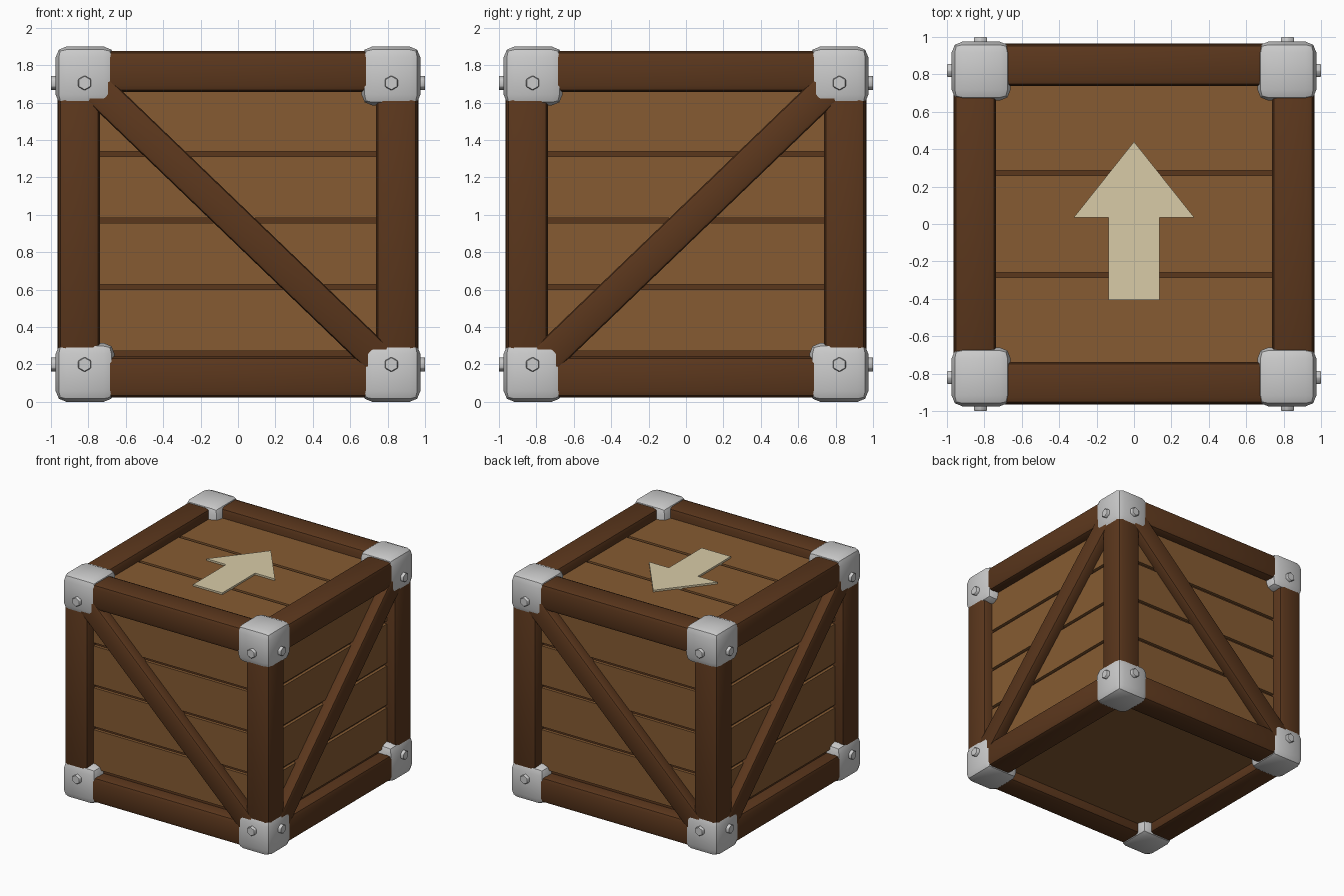
import bpy, bmesh
from math import radians, atan2, hypot, pi
from mathutils import Matrix

if "Cube" in bpy.data.objects:
    bpy.data.objects.remove(bpy.data.objects["Cube"])

MID = 0.95      # height of the crate centre
PANEL = 0.88    # distance from the centre axis to the plank faces
GAP = 0.026     # groove width between planks


def material(name, rgb):
    m = bpy.data.materials.new(name)
    m.diffuse_color = (*rgb, 1)
    m.use_nodes = True
    m.node_tree.nodes["Principled BSDF"].inputs["Base Color"].default_value = m.diffuse_color
    return m


PLANK = material("plank_wood", (0.24, 0.105, 0.032))
FRAME = material("frame_wood", (0.105, 0.038, 0.012))
PAINT = material("cream_paint", (0.69, 0.60, 0.39))


def finish(name, bm, mat=None, bevel=0, segments=2, matrix=Matrix()):
    bmesh.ops.recalc_face_normals(bm, faces=bm.faces)
    if bevel:
        bmesh.ops.bevel(bm, geom=bm.edges[:], offset=bevel, segments=segments,
                        profile=0.5, affect='EDGES', clamp_overlap=True)
    mesh = bpy.data.meshes.new(name)
    bm.to_mesh(mesh)
    bm.free()
    ob = bpy.data.objects.new(name, mesh)
    bpy.context.collection.objects.link(ob)
    ob.matrix_world = matrix
    if mat:
        mesh.materials.append(mat)
    bpy.context.view_layer.objects.active = ob
    for o in bpy.context.selected_objects:
        o.select_set(False)
    ob.select_set(True)
    bpy.ops.object.shade_smooth_by_angle(angle=radians(35))
    return ob


def box(name, size, centre, mat=None, bevel=0, segments=2, matrix=Matrix()):
    bm = bmesh.new()
    bmesh.ops.create_cube(bm, size=1)
    bmesh.ops.scale(bm, vec=size, verts=bm.verts)
    return finish(name, bm, mat, bevel, segments, matrix @ Matrix.Translation(centre))


# Dark core seen at the bottom of the grooves, and the plain floor panel
box("core", (1.71, 1.71, 1.62), (0, 0, MID), FRAME)
box("floor_panel", (1.7, 1.7, 0.04), (0, 0, 0.125), PLANK)

# Top planks
for i, y in enumerate((-0.545, 0, 0.545)):
    box(f"top_plank_{i}", (1.7, 0.545 - GAP, 0.04), (0, y, 1.777), PLANK)

# Raised arrow on the lid
half = [(0, 0.44), (0.322, 0.035), (0.136, 0.035), (0.136, -0.405)]
outline = half + [(-x, y) for x, y in reversed(half[1:])]
bm = bmesh.new()
face = bm.faces.new([bm.verts.new((x, y, 1.79)) for x, y in outline])
top = bmesh.ops.extrude_face_region(bm, geom=[face])["geom"]
bmesh.ops.translate(bm, vec=(0, 0, 0.022),
                    verts=[v for v in top if isinstance(v, bmesh.types.BMVert)])
finish("lid_arrow", bm, PAINT)

# Each of the four sides is modelled as the front and turned around z
for k, side in enumerate(("front", "right", "back", "left")):
    turn = Matrix.Rotation(k * pi / 2, 4, 'Z')

    # Four horizontal planks
    for i in range(4):
        z = 0.97 + (i - 1.5) * 0.355
        box(f"{side}_plank_{i}", (1.7, 0.04, 0.355 - GAP),
            (0, -PANEL + 0.02, z), PLANK, matrix=turn)

    # Bottom and top rails, and one corner post
    for level, z in (("bottom", MID - 0.817), ("top", MID + 0.817)):
        box(f"{side}_{level}_rail", (1.64, 0.224, 0.218), (0, -0.849, z),
            FRAME, 0.035, matrix=turn)
    box(f"{side}_post", (0.224, 0.224, 1.62), (0.849, -0.849, MID),
        FRAME, 0.038, matrix=turn)

    # Diagonal brace, falling on front/back and rising on right/left
    slope = atan2(1.575, 1.64) * (1 if k % 2 == 0 else -1)
    place = turn @ Matrix.Translation((0, -0.911, MID)) @ Matrix.Rotation(slope, 4, 'Y')
    box(f"{side}_brace", (hypot(1.64, 1.575), 0.11, 0.17), (0, 0, 0),
        FRAME, 0.02, matrix=place)

    # Metal corner caps with a hexagonal bolt on both outer side faces
    for level, z, bolt_z in (("bottom", 0.1575, 0.2), ("top", 1.7425, 1.705)):
        box(f"{side}_{level}_corner_cap", (0.315, 0.315, 0.315),
            (0.8175, -0.8175, z), None, 0.058, 2, turn)
        for hand, x in (("left", -0.82), ("right", 0.82)):
            bm = bmesh.new()
            bmesh.ops.create_cone(bm, cap_ends=True, segments=6,
                                  radius1=0.04, radius2=0.04, depth=0.06)
            place = (turn @ Matrix.Translation((x, -0.97, bolt_z))
                     @ Matrix.Rotation(pi / 2, 4, 'X'))
            finish(f"{side}_{level}_{hand}_bolt", bm, None, 0.004, 1, place)
